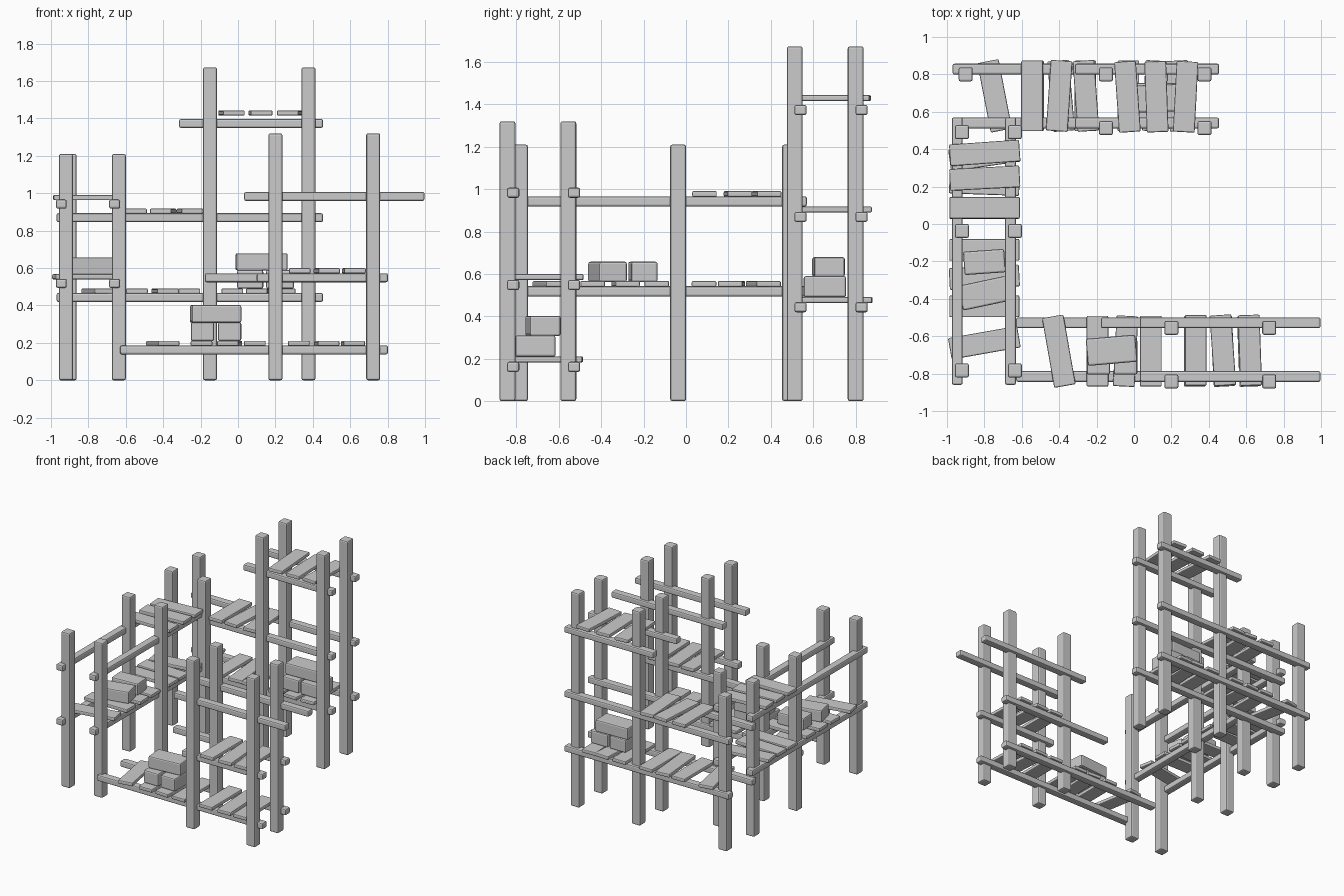
import bpy
from math import radians


def block(name, loc, size, rot=0.0, bevel=0.01):
    """Box with softly chamfered edges, turned about z by rot degrees."""
    bpy.ops.mesh.primitive_cube_add(size=1, location=loc)
    o = bpy.context.object
    o.name = name
    o.scale = size
    bpy.ops.object.transform_apply(location=False, rotation=False, scale=True)
    o.rotation_euler.z = radians(rot)
    m = o.modifiers.new("soft_edges", 'BEVEL')
    m.width = bevel
    m.segments = 2
    return o


def post(x, y, h):
    block("post", (x, y, h / 2), (0.075, 0.075, h))


def beam_x(x0, x1, y, z):
    block("beam", ((x0 + x1) / 2, y, z), (x1 - x0, 0.058, 0.048))


def beam_y(y0, y1, x, z):
    block("beam", (x, (y0 + y1) / 2, z), (0.058, y1 - y0, 0.048))


def planks_x(y, z, items):
    """Planks laid across a walkway that runs along x: (x, tilt)."""
    for x, rot in items:
        block("plank", (x, y, z), (0.116, 0.378, 0.028), rot, 0.007)


def planks_y(x, z, items):
    """Planks laid across a walkway that runs along y: (y, tilt)."""
    for y, rot in items:
        block("plank", (x, y, z), (0.375, 0.116, 0.028), rot, 0.007)


# posts of the left, front and back bays
for x in (-0.92, -0.637):
    for y in (-0.783, -0.037, 0.491):
        post(x, y, 1.21)
for x in (0.20, 0.723):
    for y in (-0.842, -0.555):
        post(x, y, 1.32)
for x in (-0.15, 0.377):
    for y in (0.513, 0.80):
        post(x, y, 1.673)
post(-0.90, 0.80, 1.21)

# back beams
for y in (0.54, 0.828):
    beam_x(-0.315, 0.455, y, 1.373)
    beam_x(-0.97, 0.455, y, 0.869)
    beam_x(-0.97, 0.455, y, 0.443)

# front beams
for y in (-0.815, -0.528):
    beam_x(0.033, 0.997, y, 0.983)
    beam_x(-0.63, 0.802, y, 0.162)
beam_x(0.10, 0.802, -0.815, 0.548)
beam_x(-0.177, 0.802, -0.528, 0.548)

# left beams
for x in (-0.945, -0.66):
    for z in (0.942, 0.518):
        beam_y(-0.86, 0.57, x, z)

# back planks
planks_x(0.68, 1.429, [(-0.035, 4), (0.12, 2), (0.276, -3)])
planks_x(0.685, 0.904, [(-0.545, 0), (-0.40, -4), (-0.257, 4)])
planks_x(0.685, 0.477, [(-0.745, 11), (-0.54, 0), (-0.39, 5), (-0.26, 0),
                        (-0.03, 0), (0.11, -3), (0.24, 3)])

# left planks
planks_y(-0.798, 0.977, [(0.087, 0), (0.245, 3), (0.38, 4)])
planks_y(-0.80, 0.553, [(-0.635, 10), (-0.44, 0), (-0.285, 3), (-0.138, 0),
                        (0.085, 0), (0.215, -2), (0.365, 8)])

# front planks
planks_x(-0.675, 0.585, [(0.33, 0), (0.475, 4), (0.62, 2)])
planks_x(-0.68, 0.197, [(-0.402, 10), (-0.195, 0), (-0.045, -3), (0.09, 0),
                        (0.325, 0), (0.475, 3), (0.615, 2)])

# crates: front stack
block("crate", (-0.19, -0.71, 0.26), (0.125, 0.19, 0.10))
block("crate", (-0.045, -0.71, 0.26), (0.125, 0.19, 0.10))
block("crate", (-0.12, -0.675, 0.355), (0.265, 0.145, 0.095), 5)

# crates: back stack
block("crate", (0.065, 0.655, 0.54), (0.14, 0.20, 0.10))
block("crate", (0.225, 0.655, 0.54), (0.15, 0.20, 0.10))
block("crate", (0.126, 0.672, 0.633), (0.275, 0.145, 0.092), 2)

# crates: left pair
block("crate", (-0.80, -0.37, 0.61), (0.26, 0.135, 0.095), 12)
block("crate", (-0.80, -0.203, 0.61), (0.22, 0.125, 0.095), 4)
